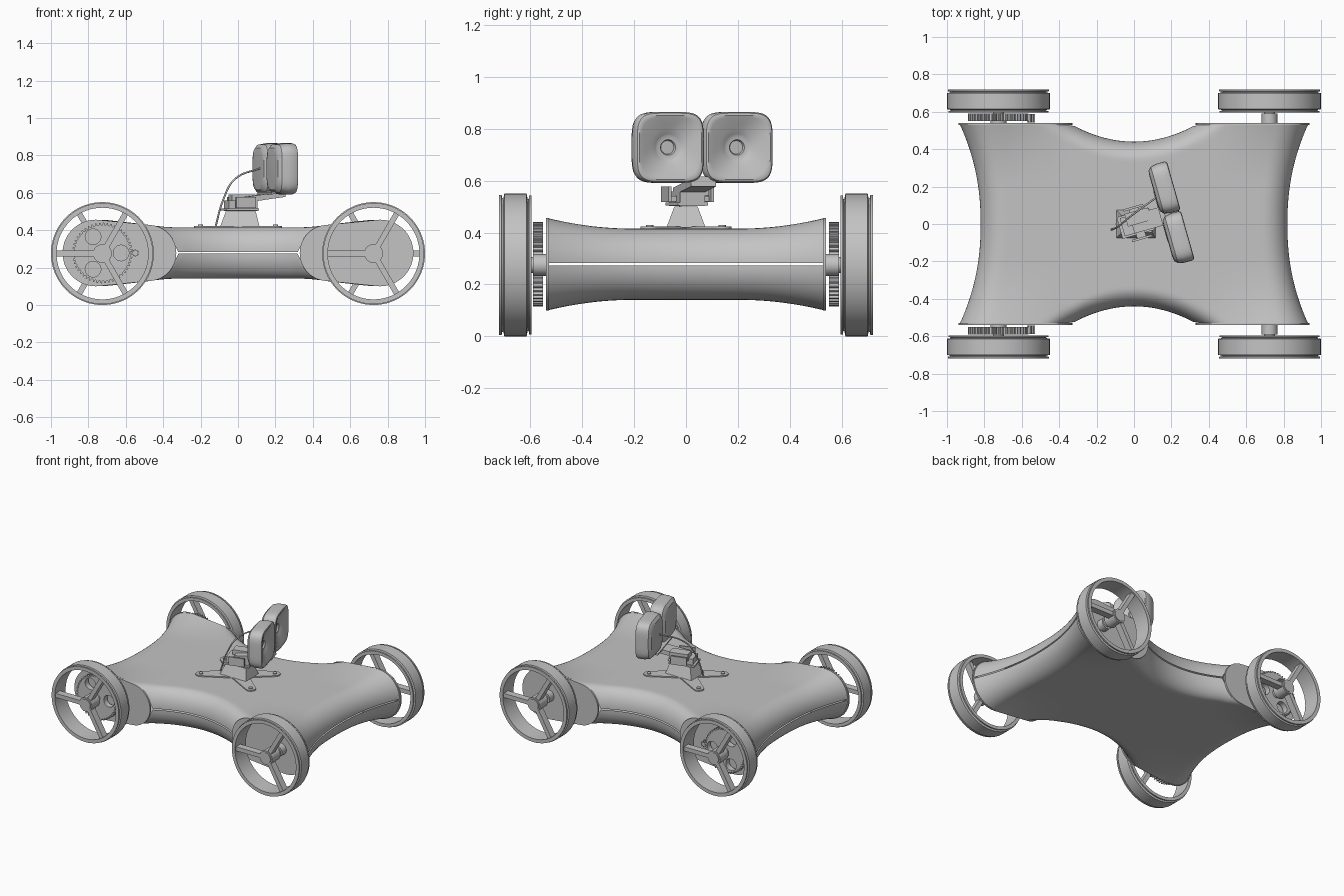
import bpy, bmesh, math
from math import sin, cos, pi, radians
from mathutils import Matrix, Vector

cube = bpy.data.objects.get("Cube")
if cube:
    bpy.data.objects.remove(cube, do_unlink=True)

grey = bpy.data.materials.new("light_grey")
grey.use_nodes = True
grey.diffuse_color = (0.55, 0.55, 0.55, 1)
grey.node_tree.nodes["Principled BSDF"].inputs["Base Color"].default_value = grey.diffuse_color
parts = []
T = Matrix.Translation
UPRIGHT = Matrix.Rotation(pi / 2, 4, 'X')


def add_mesh(name, mesh, matrix=Matrix()):
    mesh.transform(matrix)
    mesh.materials.clear()
    mesh.materials.append(grey)
    ob = bpy.data.objects.new(name, mesh)
    bpy.context.collection.objects.link(ob)
    parts.append(ob)
    return ob


def finish(name, bm, matrix=Matrix(), fix=True):
    if fix:
        bmesh.ops.recalc_face_normals(bm, faces=bm.faces)
    mesh = bpy.data.meshes.new(name)
    bm.to_mesh(mesh)
    bm.free()
    return add_mesh(name, mesh, matrix)


def box(name, centre, size, matrix=Matrix()):
    bm = bmesh.new()
    bmesh.ops.create_cube(bm, size=1, matrix=T(centre) @ Matrix.Diagonal((*size, 1)))
    return finish(name, bm, matrix)


def cylinder(name, r, y0, y1, matrix=Matrix(), x=0, z=0):
    bm = bmesh.new()
    bmesh.ops.create_cone(bm, cap_ends=True, segments=32, radius1=r, radius2=r, depth=y1 - y0,
                          matrix=T((x, (y0 + y1) / 2, z)) @ UPRIGHT)
    return finish(name, bm, matrix)


def curve_mesh(name, curve, matrix):
    ob = bpy.data.objects.new(name, curve)
    bpy.context.collection.objects.link(ob)
    mesh = bpy.data.meshes.new_from_object(ob.evaluated_get(bpy.context.evaluated_depsgraph_get()))
    bpy.data.objects.remove(ob, do_unlink=True)
    bpy.data.curves.remove(curve)
    return add_mesh(name, mesh, matrix)


def prism(name, loops, depth, matrix):
    # Filled outline with holes, extruded symmetrically
    cu = bpy.data.curves.new(name, 'CURVE')
    cu.dimensions, cu.fill_mode, cu.extrude = '2D', 'BOTH', depth / 2
    for pts in loops:
        sp = cu.splines.new('POLY')
        sp.points.add(len(pts) - 1)
        for p, q in zip(sp.points, pts):
            p.co = (q[0], q[1], 0, 1)
        sp.use_cyclic_u = True
    return curve_mesh(name, cu, matrix)


def loft(name, rings, matrix=Matrix(), closed=False):
    bm = bmesh.new()
    vs = [[bm.verts.new(p) for p in ring] for ring in rings]
    n = len(vs[0])
    pairs = list(zip(vs, vs[1:])) + ([(vs[-1], vs[0])] if closed else [])
    for a, b in pairs:
        for i in range(n):
            j = (i + 1) % n
            bm.faces.new((a[i], a[j], b[j], b[i]))
    if not closed:
        bm.faces.new(vs[0])
        bm.faces.new(vs[-1])
    return finish(name, bm, matrix)


def circle(r, n=24, cx=0, cy=0):
    return [(cx + r * cos(2 * pi * i / n), cy + r * sin(2 * pi * i / n)) for i in range(n)]


# Body shells: waisted plan, rounded rims, flared corners
MID, END = 0.278, 0.53


def clamp(t):
    return max(0.0, min(1.0, t))


def rounding(t):
    return math.sqrt(max(0, 1 - (1 - clamp(t)) ** 2))


def shell_point(u, v, side):
    edge = 0.82 + 0.11 * abs(v) ** 2.2
    x = u * edge
    waist = 0.44 + 0.826 * x * x
    y = v * min(END, waist)
    flare = clamp((abs(y) - 0.2) / 0.33) ** 2 * clamp((abs(x) - 0.35) / 0.36)
    r = 0.133 + 0.04 * flare
    h = r * rounding((edge - abs(x)) / r) * rounding((waist - abs(y)) / 0.1)
    return (x, y, MID + side * (0.004 + h))


def shell(name, side, nu=72, nv=56):
    bm = bmesh.new()
    grid = [[bm.verts.new(shell_point(sin((i / nu - 0.5) * pi), sin((j / nv - 0.5) * pi), side))
             for j in range(nv + 1)] for i in range(nu + 1)]
    for i in range(nu):
        for j in range(nv):
            q = (grid[i][j], grid[i + 1][j], grid[i + 1][j + 1], grid[i][j + 1])
            bm.faces.new(q if side > 0 else q[::-1])
    finish(name, bm, fix=False)


shell("upper_shell", 1)
shell("lower_shell", -1)

# End flanges: outline around a large and a small circle
flange = []
for i in range(64):
    a = radians(-95 + 360 * i / 64)
    big = a <= radians(95)
    cx, r = (0.76, 0.178) if big else (0.48, 0.15)
    flange.append((cx + r * cos(a), r * sin(a)))

# Wheel profile (radius, y) and gear outline
tyre = [(.245, .595), (.268, .595), (.268, .604), (.255, .606), (.255, .61), (.275, .614),
        (.275, .70), (.258, .703), (.258, .708), (.27, .71), (.27, .72), (.245, .72)]
gear = [(r * cos(a), r * sin(a)) for k in range(48)
        for r, f in ((.15, 0), (.15, .4), (.162, .55), (.162, .85))
        for a in [2 * pi * (k + f) / 48]]
gear_holes = [circle(0.042, 24, 0.1 * cos(a), 0.1 * sin(a)) for a in (pi / 3, -pi / 3, pi)]

for sx, xname in ((1, "left"), (-1, "right")):
    for sy, yname in ((1, "back"), (-1, "front")):
        tag = f"{yname}_{xname}_"
        prism(tag + "flange", [[(sx * x, z) for x, z in flange]], 0.012,
              T((0, sy * 0.534, MID)) @ UPRIGHT)
        # Wheel local frame: axle along y, outside at +y
        m = T((sx * 0.725, 0, 0.275)) @ Matrix.Rotation(0 if sy > 0 else pi, 4, 'Z')
        n = 72
        rings = [[(r * cos(2 * pi * i / n), y, r * sin(2 * pi * i / n)) for i in range(n)]
                 for r, y in tyre]
        loft(tag + "wheel_rim", rings, m, closed=True)
        for k in range(3):
            box(tag + "spoke", (0.145, 0.685, 0), (0.21, 0.05, 0.03),
                m @ Matrix.Rotation(k * 2 * pi / 3, 4, 'Y'))
        cylinder(tag + "hub", 0.05, 0.62, 0.715, m)
        cylinder(tag + "hub_cap", 0.04, 0.7, 0.72, m)
        cylinder(tag + "axle", 0.042, 0.535, 0.59, m)
        cylinder(tag + "axle_core", 0.03, 0.58, 0.63, m)
        if sx < 0:
            # Drive gear with lightening holes and pinion
            g = T((sx * 0.725, sy * 0.57, 0.278)) @ UPRIGHT @ Matrix.Rotation(pi, 4, 'Z')
            prism(tag + "drive_gear", [gear] + gear_holes, 0.04, g)
            pinion = [(r * cos(a), r * sin(a)) for k in range(10)
                      for r, f in ((.014, 0), (.022, .5)) for a in [2 * pi * (k + f) / 10]]
            prism(tag + "pinion", [pinion], 0.045, T((-0.55, sy * 0.565, 0.278)) @ UPRIGHT)

# Neck base plate with four rounded feet and bolt heads
feet = [(0.2, 0.14), (-0.2, 0.14), (-0.2, -0.14), (0.2, -0.14)]
outline = []
for fx, fy in feet:
    a0 = math.atan2(fy, fx)
    outline += [(fx + 0.035 * cos(a0 + t * pi / 12), fy + 0.035 * sin(a0 + t * pi / 12))
                for t in range(-6, 7)]
    # Inward curve between neighbouring feet
    nx, ny = (0, math.copysign(0.07, fy)) if fx * fy > 0 else (math.copysign(0.09, fx), 0)
    outline.append((nx, ny))
prism("neck_base_plate", [outline], 0.012, T((0, 0, 0.417)))
for fx, fy in feet:
    cylinder("foot_bolt", 0.014, 0, 0.008, T((fx, fy, 0.421)) @ UPRIGHT)

# Tapered pedestal
loft("neck_pedestal", [[(cx + sx * hx, sy * hy, z) for sx, sy in ((1, 1), (-1, 1), (-1, -1), (1, -1))]
                       for cx, hx, hy, z in ((.01, .105, .075, .42), (.015, .08, .045, .5))])

# Servo and tilt bracket
YAW = Matrix.Rotation(radians(15.8), 4, 'Z')
box("pan_servo", (0.015, 0, 0.53), (0.16, 0.1, 0.055), YAW)
box("pan_plate", (0.01, 0, 0.51), (0.18, 0.12, 0.012), YAW)
box("tilt_servo", (0.03, 0.03, 0.567), (0.13, 0.07, 0.05), YAW)
for s in (1, -1):
    box("bracket_cheek", (0.02, s * 0.085, 0.548), (0.11, 0.012, 0.06), YAW)
    box("bracket_tab", (0.02, s * 0.07, 0.53), (0.05, 0.04, 0.02), YAW)
tilt = YAW @ T((0.12, 0, 0.575)) @ Matrix.Rotation(radians(-8), 4, 'Y')
box("head_arm", (0, 0, 0), (0.26, 0.1, 0.03), tilt)
box("head_mount", (0.08, 0, 0.018), (0.1, 0.28, 0.012), tilt)

# Eyes: rounded square cups with a dished front
HEAD = T((0.197, 0.058, 0.728)) @ YAW
cup = [(-.056, .085, 4), (-.053, .112, 4), (-.036, .13, 4.5), (0, .137, 4.5), (.042, .137, 4.5),
       (.052, .132, 4.5), (.055, .124, 4.5), (.052, .115, 4), (.043, .095, 3), (.033, .072, 2.3),
       (.024, .052, 2), (.02, .046, 2), (.02, .03, 2), (.01, .026, 2)]


def squircle(x, s, e, n=56):
    def f(t):
        return s * math.copysign(abs(t) ** (2 / e), t)
    return [(x, f(cos(2 * pi * (i + .5) / n)), f(sin(2 * pi * (i + .5) / n))) for i in range(n)]


for s, side in ((1, "left"), (-1, "right")):
    loft(side + "_eye", [squircle(*c) for c in cup], HEAD @ T((0, s * 0.138, 0)))
box("eye_bridge", (-0.01, 0, 0), (0.05, 0.03, 0.1), HEAD)

# Cable from deck to head
cable = bpy.data.curves.new("cable", 'CURVE')
cable.dimensions, cable.bevel_depth, cable.resolution_u = '3D', 0.005, 8
sp = cable.splines.new('BEZIER')
path = [(-.12, -.03, .42), (-.08, -.01, .56), (-.02, .04, .67), (.13, .15, .735)]
sp.bezier_points.add(len(path) - 1)
for p, co in zip(sp.bezier_points, path):
    p.co, p.handle_left_type, p.handle_right_type = co, 'AUTO', 'AUTO'
curve_mesh("cable", cable, Matrix())

# Smooth shading with sharp edges kept
bpy.ops.object.select_all(action='DESELECT')
for ob in parts:
    ob.select_set(True)
bpy.context.view_layer.objects.active = parts[0]
bpy.ops.object.shade_smooth_by_angle(angle=radians(35))
